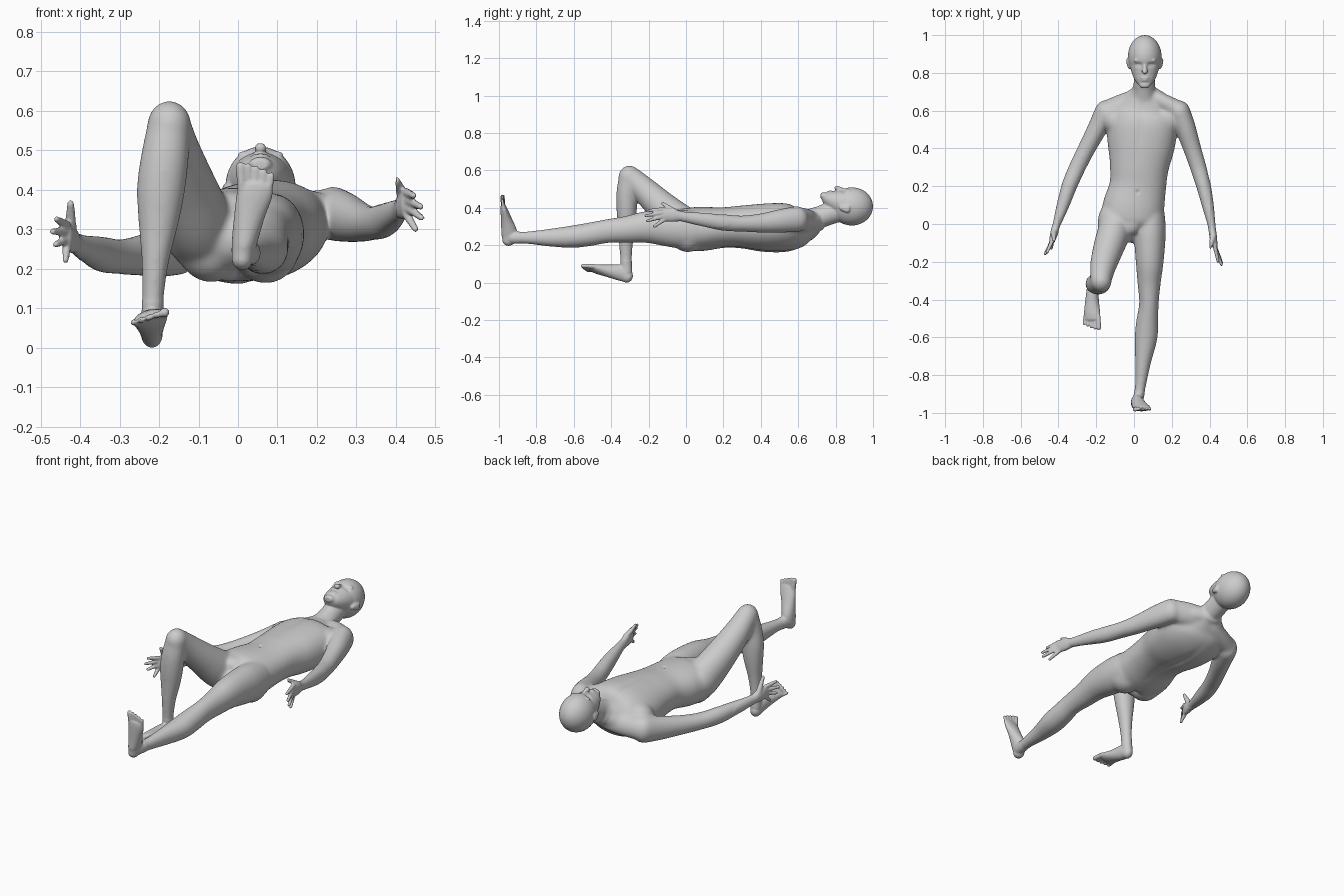
import bpy, bmesh, math
from mathutils import Vector, Matrix

cube = bpy.data.objects.get("Cube")
if cube:
    bpy.data.objects.remove(cube, do_unlink=True)

bm = bmesh.new()


def spline(pts, steps=6):
    """Catmull-Rom through tuples of x, y, z, half width, half depth, roll."""
    pts = [list(p) + [0] * (6 - len(p)) for p in pts]
    out = []
    for i in range(len(pts) - 1):
        p0, p1, p2 = pts[max(i - 1, 0)], pts[i], pts[i + 1]
        p3 = pts[min(i + 2, len(pts) - 1)]
        for s in range(steps):
            t = s / steps
            out.append([0.5 * (2 * b + (c - a) * t + (2 * a - 5 * b + 4 * c - d) * t * t
                               + (3 * b - a - 3 * c + d) * t ** 3)
                        for a, b, c, d in zip(p0, p1, p2, p3)])
    return out + [pts[-1]]


def limb(pts, square=1.0, n=32):
    """Loft elliptical rings along a path, with rounded ends."""
    path = spline(pts)
    rings = []
    last = len(path) - 1
    for i, (x, y, z, a, b, roll) in enumerate(path):
        c = Vector((x, y, z))
        t = (Vector(path[min(i + 1, last)][:3]) - Vector(path[max(i - 1, 0)][:3])).normalized()
        s = Vector((1, 0, 0))
        s = (s - s.dot(t) * t).normalized()
        u = s.cross(t)
        r = math.radians(roll)
        s, u = s * math.cos(r) + u * math.sin(r), u * math.cos(r) - s * math.sin(r)
        caps = [(0, 1)]
        if i in (0, last):
            sign = -1 if i == 0 else 1
            caps = [(sign * math.sin(k) * min(a, b), math.cos(k)) for k in (0, 0.4, 0.8, 1.2, 1.45)]
            if i == 0:
                caps.reverse()
        for off, sc in caps:
            ring = []
            for k in range(n):
                ang = 2 * math.pi * k / n
                ca, sa = math.cos(ang), math.sin(ang)
                ca = math.copysign(abs(ca) ** square, ca)
                sa = math.copysign(abs(sa) ** square, sa)
                ring.append(bm.verts.new(c + t * off + s * (a * sc * ca) + u * (b * sc * sa)))
            rings.append(ring)
    for r0, r1 in zip(rings, rings[1:]):
        for k in range(n):
            bm.faces.new((r0[k], r0[(k + 1) % n], r1[(k + 1) % n], r1[k]))
    bm.faces.new(rings[0])
    bm.faces.new(rings[-1])


def ball(c, r):
    m = Matrix.Translation(c) @ Matrix.Diagonal((*r, 1))
    bmesh.ops.create_uvsphere(bm, u_segments=40, v_segments=24, radius=1, matrix=m)


def digit(a, b, r0, r1):
    mid = [(p + q) / 2 for p, q in zip(a, b)]
    limb([(*a, r0, r0), (*mid, (r0 + r1) / 2, (r0 + r1) / 2), (*b, r1, r1)], n=12)


def hand(wrist, knuckle, tips, thumb):
    """Upright palm, four fingers from top to bottom, and a thumb above."""
    mid = [(p + q) / 2 for p, q in zip(wrist, knuckle)]
    limb([(*wrist, 0.021, 0.027), (*mid, 0.020, 0.036), (*knuckle, 0.015, 0.037)])
    for dz, tip in zip((0.028, 0.0095, -0.0095, -0.028), tips):
        digit((knuckle[0], knuckle[1], knuckle[2] + dz), tip, 0.0118, 0.0085)
    digit((mid[0], mid[1] + 0.01, mid[2] + 0.02), thumb, 0.0165, 0.0095)


# Torso, rolled so the left shoulder is higher
limb([(-.012, -.02, .28, .095, .08), (-.015, .02, .288, .155, .114), (-.002, .09, .292, .163, .118),
      (.02, .2, .299, .15, .108, 3), (.028, .3, .302, .156, .114, 6), (.038, .41, .298, .178, .126, 9),
      (.043, .52, .299, .188, .127, 11), (.046, .595, .305, .17, .11, 11),
      (.05, .645, .32, .115, .082, 9), (.053, .69, .335, .072, .062, 4)], square=0.92, n=72)
# Shoulder girdle, sloping up to the neck
limb([(-.15, .598, .262, .052, .062), (-.05, .638, .288, .05, .066), (.05, .66, .312, .05, .066),
      (.15, .638, .333, .05, .068), (.235, .600, .346, .052, .062)])
limb([(-.03, .655, .298, .042, .045), (.053, .69, .33, .05, .052), (.135, .663, .334, .042, .045)])
# Chest, glutes, hip and pelvis front
ball((.165, .545, .342), (.085, .075, .064))
ball((-.085, .545, .305), (.08, .075, .066))
ball((-.068, .01, .258), (.085, .09, .088))
ball((.07, .01, .255), (.085, .09, .088))
ball((-.112, .01, .305), (.08, .11, .09))
ball((-.018, -.005, .36), (.055, .055, .042))

# Neck and head
limb([(.052, .62, .322, .08, .068), (.054, .70, .35, .06, .060), (.056, .80, .385, .055, .06)])
ball((.057, .887, .412), (.089, .113, .102))
limb([(.057, .736, .469, .030, .020), (.057, .757, .457, .049, .040), (.057, .79, .443, .065, .058),
      (.057, .84, .428, .079, .079), (.057, .88, .42, .082, .086)])
# Nose, lips, brows and ears
limb([(.057, .855, .496, .010, .009), (.057, .825, .505, .011, .012), (.057, .806, .511, .016, .013)], n=16)
ball((.057, .773, .489), (.023, .007, .009))
ball((.057, .761, .487), (.020, .007, .009))
for side in (-1, 1):
    ball((.057 + side * .032, .866, .495), (.027, .011, .009))
    limb([(.057 + side * .080, .828, .405, .009, .012), (.057 + side * .087, .848, .402, .009, .019),
          (.057 + side * .090, .868, .398, .009, .021)], n=16)

# Right arm and hand
limb([(-.15, .598, .26, .057, .072), (-.192, .51, .247, .053, .064), (-.25, .4, .238, .047, .052),
      (-.30, .3, .235, .045, .045), (-.343, .2, .241, .042, .046), (-.375, .1, .252, .034, .038),
      (-.408, 0, .267, .022, .028), (-.415, -.02, .27, .021, .027)])
hand((-.415, -.02, .271), (-.434, -.09, .288),
     [(-.46, -.15, .33), (-.470, -.158, .299), (-.462, -.15, .266), (-.437, -.128, .226)],
     (-.424, -.085, .37))
# Left arm and hand
limb([(.24, .598, .345, .057, .07), (.272, .51, .335, .055, .064), (.308, .4, .323, .048, .052),
      (.34, .3, .32, .044, .044), (.368, .2, .326, .039, .045), (.39, .1, .34, .032, .038),
      (.409, 0, .355, .022, .028), (.413, -.03, .36, .021, .027)])
hand((.413, -.03, .36), (.427, -.115, .37),
     [(.445, -.198, .39), (.463, -.215, .362), (.465, -.207, .334), (.450, -.17, .305)],
     (.402, -.125, .428))

# Straight left leg
limb([(.085, .04, .285, .08, .1), (.084, -.06, .294, .084, .103), (.083, -.2, .302, .074, .087),
      (.08, -.31, .29, .062, .073), (.079, -.42, .28, .052, .064), (.07, -.52, .262, .059, .063),
      (.063, -.61, .25, .06, .06), (.048, -.73, .245, .043, .048), (.035, -.85, .245, .030, .034),
      (.022, -.93, .245, .028, .033)])
# Left foot, toes up
limb([(.011, -.95, .228, .027, .033), (.016, -.945, .27, .032, .043), (.029, -.96, .34, .039, .030),
      (.042, -.973, .395, .046, .019), (.044, -.977, .415, .044, .014)])

# Raised right thigh and knee
limb([(-.085, .03, .285, .09, .1), (-.105, -.04, .33, .088, .1), (-.136, -.13, .412, .081, .084),
      (-.163, -.22, .497, .070, .071), (-.174, -.285, .56, .058, .06)])
ball((-.174, -.302, .569), (.056, .060, .062))
# Right shin
limb([(-.175, -.303, .565, .055, .056), (-.185, -.316, .49, .061, .056), (-.195, -.317, .41, .062, .056),
      (-.201, -.317, .33, .053, .050), (-.21, -.321, .22, .035, .039), (-.216, -.32, .12, .028, .031),
      (-.218, -.317, .06, .028, .03)])
# Right foot, resting on the heel
limb([(-.218, -.312, .035, .027, .033), (-.22, -.35, .057, .031, .043), (-.222, -.42, .068, .038, .033, -8),
      (-.222, -.475, .077, .045, .024, -15), (-.223, -.498, .081, .044, .017, -18)])
# Toes on both feet, from the big toe outward
for i in range(5):
    r = 0.0125 if i == 0 else 0.0083
    out = i * 0.0195 + (0.001 if i else 0)
    reach = (.034, .035, .029, .021, .012)[i]
    digit((.010 + out * .9, -.977, .41), (.006 + out, -.981, .43 + reach), r, r)
    digit((-.189 - out * .9, -.49, .092 - out * .32), (-.186 - out, -.516 - reach, .094 - out * .32), r, r)

# Fuse all parts into one skin
bmesh.ops.recalc_face_normals(bm, faces=bm.faces)
mesh = bpy.data.meshes.new("body")
bm.to_mesh(mesh)
bm.free()
body = bpy.data.objects.new("body", mesh)
bpy.context.scene.collection.objects.link(body)


def bake():
    """Replace the body mesh by its modified result."""
    bpy.context.view_layer.update()
    new = bpy.data.meshes.new_from_object(body.evaluated_get(bpy.context.evaluated_depsgraph_get()))
    body.modifiers.clear()
    old, body.data = body.data, new
    bpy.data.meshes.remove(old)
    new.name = "body"
    return new


def soften(name, iterations, group=""):
    mod = body.modifiers.new(name, 'SMOOTH')
    mod.factor = 0.5
    mod.iterations = iterations
    mod.vertex_group = group


remesh = body.modifiers.new("skin", 'REMESH')
remesh.mode = 'VOXEL'
remesh.voxel_size = 0.0045
soften("fine blend", 7)
skin = bake()
# Blend trunk and limbs more than face, hands and feet
trunk = body.vertex_groups.new(name="trunk")
trunk.add([v.index for v in skin.vertices
           if v.co.y < .72 and abs(v.co.x) < .40 and v.co.y > -.89 and v.co.z > .12], 1, 'REPLACE')
soften("broad blend", 70, "trunk")
skin = bake()
body.vertex_groups.clear()

# Soft hollows and bulges: centre, reach, push along z
dents = [((.02, .17, .40), (.008, .011, .03), -.007),     # navel
         ((.035, .5, .43), (.016, .09, .06), -.005),      # breastbone
         ((.04, .38, .17), (.022, .16, .05), .010),       # spine
         ((0, -.01, .17), (.014, .07, .06), .008)]        # glute cleft
for side in (-1, 1):
    x = .057 + side * .033
    dents += [((x, .843, .50), (.018, .010, .03), -.011), ((x, .841, .49), (.010, .006, .03), .005)]
for v in skin.vertices:
    for c, r, push in dents:
        d = sum(((p - q) / k) ** 2 for p, q, k in zip(v.co, c, r))
        if d < 6:
            v.co.z += push * math.exp(-d)

# Rest on the floor
low = min(v.co.z for v in skin.vertices)
skin.transform(Matrix.Translation((0, 0, -low)))
skin.polygons.foreach_set("use_smooth", [True] * len(skin.polygons))

# Plain grey skin
mat = bpy.data.materials.new("plain grey")
mat.use_nodes = True
grey = (0.6, 0.6, 0.6, 1)
mat.diffuse_color = grey
mat.node_tree.nodes["Principled BSDF"].inputs["Base Color"].default_value = grey
skin.materials.clear()
skin.materials.append(mat)
